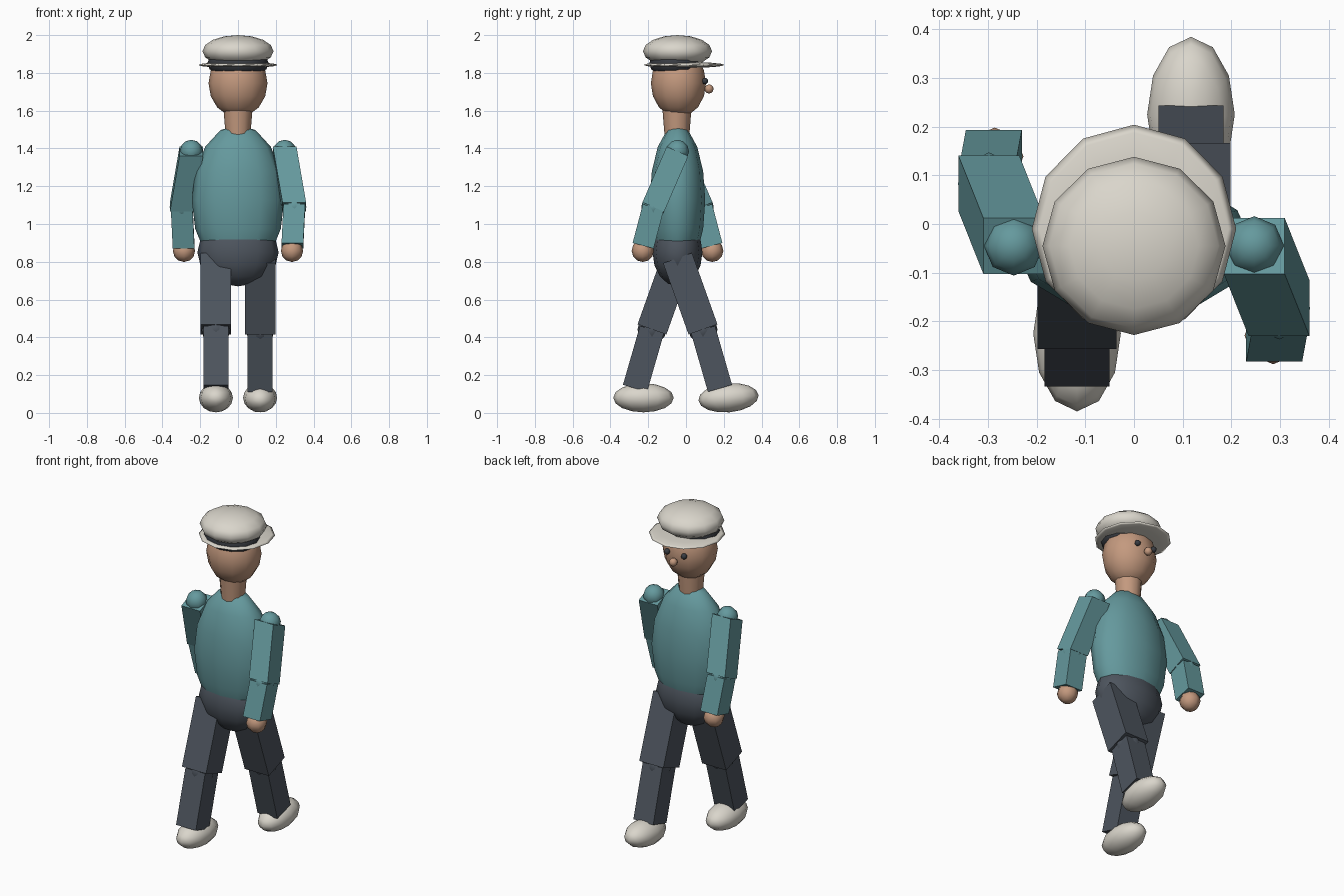
import bpy
import bmesh
from math import radians
from mathutils import Vector

cube = bpy.data.objects.get("Cube")
if cube:
    bpy.data.objects.remove(cube, do_unlink=True)


def material(name, rgb):
    m = bpy.data.materials.new(name)
    m.use_nodes = True
    color = (*rgb, 1.0)
    m.diffuse_color = color
    bsdf = next(n for n in m.node_tree.nodes if n.type == 'BSDF_PRINCIPLED')
    bsdf.inputs["Base Color"].default_value = color
    bsdf.inputs["Roughness"].default_value = 0.8
    return m


SKIN = material("skin", (0.55, 0.32, 0.21))
TEAL = material("teal_shirt", (0.13, 0.32, 0.34))
SLATE = material("slate_trousers", (0.075, 0.09, 0.112))
CREAM = material("cream", (0.70, 0.67, 0.60))
DARK = material("dark_hair", (0.04, 0.045, 0.055))


def finish(name, bm, mat, smooth):
    bmesh.ops.recalc_face_normals(bm, faces=bm.faces)
    for f in bm.faces:
        f.smooth = smooth
    mesh = bpy.data.meshes.new(name)
    bm.to_mesh(mesh)
    bm.free()
    mesh.materials.append(mat)
    obj = bpy.data.objects.new(name, mesh)
    bpy.context.collection.objects.link(obj)
    return obj


def ball(name, center, radii, mat, segments=12, rings=8, tilt=0):
    """Ellipsoid with its poles up and down."""
    bm = bmesh.new()
    bmesh.ops.create_uvsphere(bm, u_segments=segments, v_segments=rings, radius=1)
    bmesh.ops.scale(bm, vec=radii, verts=bm.verts)
    obj = finish(name, bm, mat, True)
    obj.location = center
    obj.rotation_euler.x = radians(tilt)
    return obj


def joint(name, center, r, mat):
    return ball(name, center, (r, r, r), mat, 8, 6)


def limb(name, a, b, width, mat):
    """Square bar from a to b whose end edges stay parallel to x."""
    a, b = Vector(a), Vector(b)
    d = b - a
    u = Vector((width / 2, 0, 0))
    v = Vector((0, -d.z, d.y)).normalized() * width / 2
    bm = bmesh.new()
    ends = [[bm.verts.new(p + u * s + v * t)
             for s, t in ((1, 1), (-1, 1), (-1, -1), (1, -1))] for p in (a, b)]
    bm.faces.new(ends[0])
    bm.faces.new(ends[1])
    for i in range(4):
        j = (i + 1) % 4
        bm.faces.new((ends[0][i], ends[0][j], ends[1][j], ends[1][i]))
    return finish(name, bm, mat, False)


MID = -0.045  # depth of the body's centre line

# Body
ball("torso", (0, MID, 1.127), (0.245, 0.147, 0.40), TEAL)
ball("pelvis", (0, MID, 0.85), (0.215, 0.132, 0.18), SLATE)

# Neck
bm = bmesh.new()
bmesh.ops.create_cone(bm, cap_ends=True, segments=12, radius1=0.064, radius2=0.077, depth=0.16)
neck = finish("neck", bm, SKIN, True)
neck.location = (0, MID - 0.003, 1.53)
for f in neck.data.polygons:
    f.use_smooth = len(f.vertices) == 4

# Head and face, looking towards +y
ball("head", (0, -0.04, 1.745), (0.156, 0.146, 0.18), SKIN)
ball("hair", (0, -0.055, 1.85), (0.163, 0.14, 0.08), DARK)
joint("nose", (0, 0.122, 1.715), 0.024, SKIN)
for side, s in (("left", 1), ("right", -1)):
    joint(side + "_eye", (s * 0.057, 0.1, 1.757), 0.017, DARK)

# Cap
ball("cap_crown", (0, MID, 1.915), (0.188, 0.183, 0.085), CREAM)
ball("cap_brim", (0, -0.01, 1.842), (0.21, 0.214, 0.016), CREAM)

# Arms and legs in mid stride: each arm swings opposite to its leg
for side, s in (("left", 1), ("right", -1)):
    shoulder = (s * 0.247, MID, 1.385)
    elbow = (s * 0.298, MID - s * 0.128, 1.09)
    wrist = (s * 0.288, MID - s * 0.182, 0.885)
    joint(side + "_shoulder", shoulder, 0.061, TEAL)
    limb(side + "_upper_arm", shoulder, elbow, 0.125, TEAL)
    joint(side + "_elbow", elbow, 0.064, TEAL)
    limb(side + "_forearm", elbow, wrist, 0.115, TEAL)
    joint(side + "_hand", (s * 0.286, MID - s * 0.184, 0.858), 0.059, SKIN)

    hip = (s * 0.117, MID, 0.82)
    knee = (s * 0.117, MID + s * 0.135, 0.442)
    ankle = (s * 0.117, MID + s * 0.225, 0.13)
    limb(side + "_thigh", hip, knee, 0.162, SLATE)
    joint(side + "_knee", knee, 0.077, SLATE)
    limb(side + "_shin", knee, ankle, 0.133, SLATE)
    ball(side + "_shoe", (s * 0.117, s * 0.225, 0.08), (0.09, 0.16, 0.077),
         CREAM, tilt=5 if s > 0 else 0)
